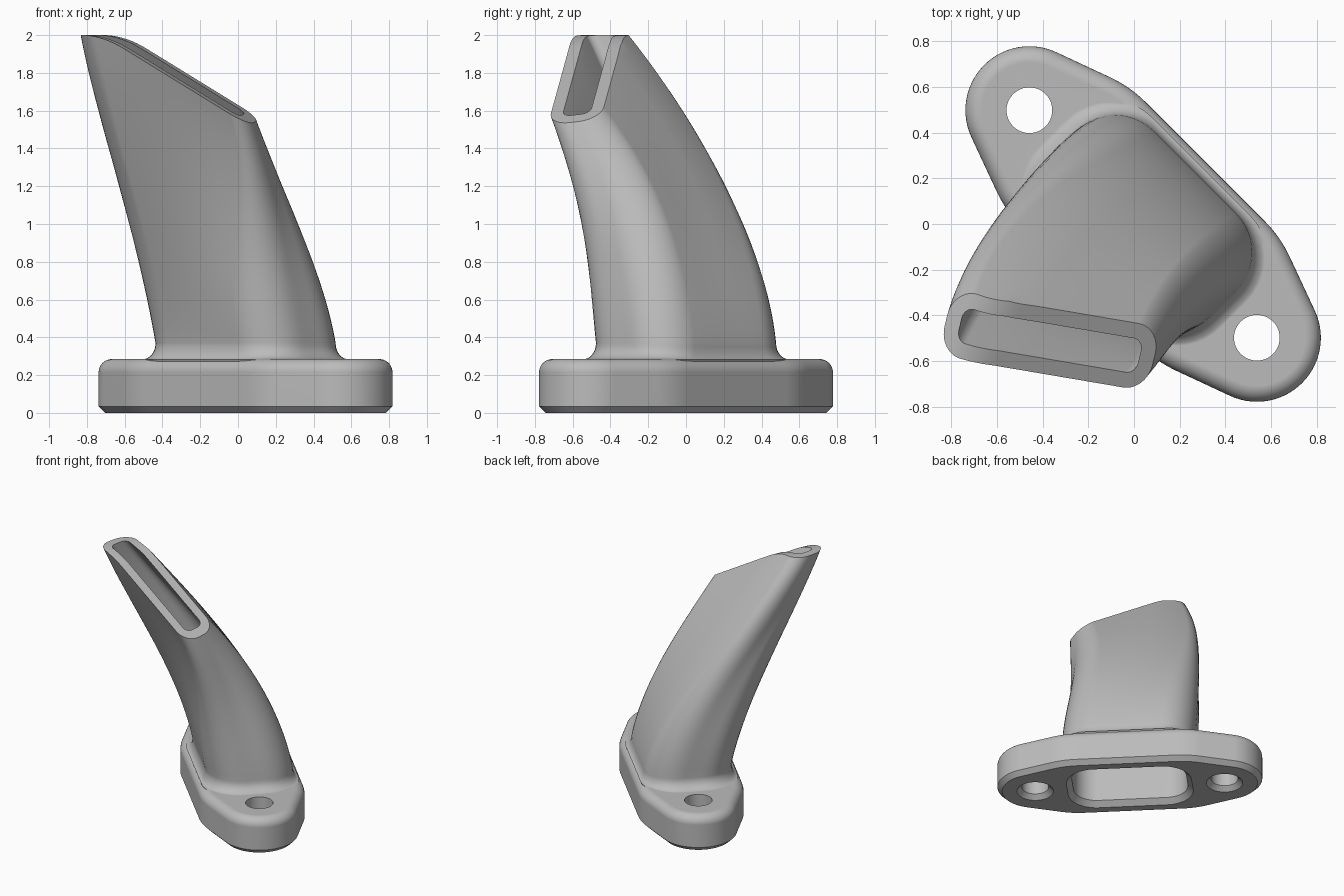
import bpy, bmesh
from math import sin, cos, pi, radians
from mathutils import Vector

cube = bpy.data.objects.get("Cube")
if cube:
    bpy.data.objects.remove(cube, do_unlink=True)

# Frames: the flange lies diagonally, the outlet is a tilted plane
UP = Vector((0, 0, 1))
U = Vector((1, -1, 0)).normalized()
V = Vector((1, 1, 0)).normalized()
BASE = Vector((0.04, 0, 0))
A = Vector((0.843, -0.143, -0.519)).normalized()
B = Vector((0.232, 0.965, 0.112))
B = (B - A * B.dot(A)).normalized()
OUTLET = Vector((-0.368, -0.515, 1.82))
FOOT_LEAN = Vector((-0.17, -0.1, 1))


def rounded_rect(l, w, r, segs=10, side=5):
    """2D rounded rectangle with evenly divided straight sides."""
    arcs = []
    for k, (sx, sy) in enumerate(((1, 1), (-1, 1), (-1, -1), (1, -1))):
        c = Vector((sx * (l - r), sy * (w - r)))
        arcs.append([c + r * Vector((cos(t), sin(t))) for t in
                     ((k + i / segs) * pi / 2 for i in range(segs + 1))])
    pts = []
    for k in range(4):
        pts += arcs[k]
        start, end = arcs[k][-1], arcs[(k + 1) % 4][0]
        pts += [start.lerp(end, i / side) for i in range(1, side)]
    return pts


def circle(r, n=48):
    return [Vector((r * cos(2 * pi * i / n), r * sin(2 * pi * i / n))) for i in range(n)]


def flange_outline(inset):
    """Two round lobes joined to a wider middle."""
    lobe, corner = 0.28 - inset, 0.55 - inset
    arcs = ((0.704, 0, lobe, -70, 70, 28), (0.368, -0.165, corner, 70, 90, 8),
            (-0.368, -0.165, corner, 90, 110, 8))
    half = []
    for cx, cy, r, t0, t1, n in arcs:
        for i in range(n + 1):
            t = radians(t0 + (t1 - t0) * i / n)
            half.append(Vector((cx + r * cos(t), cy + r * sin(t))))
    return half + [-p for p in half]


def flat(pts, z, shift=0):
    return [BASE + U * (p.x + shift) + V * p.y + UP * z for p in pts]


def loft(name, rings):
    """Closed solid through a list of equal-sized rings."""
    bm = bmesh.new()
    vs = [[bm.verts.new(p) for p in ring] for ring in rings]
    n = len(vs[0])
    for low, high in zip(vs, vs[1:]):
        for i in range(n):
            j = (i + 1) % n
            bm.faces.new((low[i], low[j], high[j], high[i]))
    bm.faces.new(vs[0][::-1])
    bm.faces.new(vs[-1])
    bmesh.ops.remove_doubles(bm, verts=bm.verts, dist=1e-5)
    bmesh.ops.recalc_face_normals(bm, faces=bm.faces)
    mesh = bpy.data.meshes.new(name)
    bm.to_mesh(mesh)
    bm.free()
    ob = bpy.data.objects.new(name, mesh)
    bpy.context.collection.objects.link(ob)
    return ob


def level(p, top=2.0, soft=0.07):
    """Bend the outlet plane softly to horizontal at its high end."""
    over = p.z - top + soft
    if over <= 0:
        return p
    drop = over * over / (4 * soft) if over < 2 * soft else p.z - top
    return p + Vector((0, 0.15, -1)) * drop


def sweep(bottom, section, steps=28):
    """Rings from the foot to the outlet, running a little past the rim."""
    top = [level(OUTLET + A * p.x + B * p.y) for p in section]
    leans = [Vector((-0.28 - 0.17 * p.x, -0.58 - 1.5 * p.y, 1)) for p in section]
    rings = []
    for k in range(steps + 1):
        t = k / steps
        h0, h1 = 2*t**3 - 3*t**2 + 1, 3*t**2 - 2*t**3
        g0, g1 = t**3 - 2*t**2 + t, t**3 - t**2
        rings.append([p * h0 + q * h1 + (FOOT_LEAN * g0 + lean * g1) * (q.z - p.z)
                      for p, q, lean in zip(bottom, top, leans)])
    rings.append([q + lean * 0.07 for q, lean in zip(top, leans)])
    return rings


def combine(body, tool, operation):
    mod = body.modifiers.new(operation.lower(), 'BOOLEAN')
    mod.object, mod.operation, mod.solver = tool, operation, 'EXACT'
    bpy.context.view_layer.objects.active = body
    bpy.ops.object.modifier_apply(modifier=mod.name)
    bpy.data.objects.remove(tool, do_unlink=True)


# Flange: chamfered below, rounded above
TOP, R = 0.285, 0.07
rings = [flat(flange_outline(0.035), 0), flat(flange_outline(0), 0.035)]
for i in range(9):
    t = i / 8 * pi / 2
    rings.append(flat(flange_outline(R * (1 - cos(t))), TOP - R + R * sin(t)))
body = loft("duct_with_flange", rings)

# Outer duct skin with a fillet at its foot
L, W, C, FOOT = 0.495, 0.32, 0.24, 0.085
rings = [flat(rounded_rect(L, W - 0.01, C), 0.15)]
for i in range(8):
    t = i / 8 * pi / 2
    off = FOOT * (1 - sin(t))
    rings.append(flat(rounded_rect(L + off, W + off * 0.45, C + off * 0.45),
                      TOP - 0.002 + FOOT * (1 - cos(t))))
rings += sweep(flat(rounded_rect(L, W, C), TOP + FOOT), rounded_rect(0.54, 0.145, 0.12))
combine(body, loft("outer_skin", rings), 'UNION')

# Inner passage, widened at the inlet
inlet = rounded_rect(0.425, 0.245, 0.17)
rings = [flat(rounded_rect(0.48, 0.3, 0.225), -0.015), flat(inlet, 0.04)]
rings += sweep(flat(inlet, TOP + FOOT), rounded_rect(0.465, 0.077, 0.05))
combine(body, loft("passage_cutter", rings), 'DIFFERENCE')

# Bolt holes, countersunk below
for s in (-0.704, 0.704):
    rings = [flat(circle(r), z, s) for r, z in
             ((0.145, -0.01), (0.1, 0.035), (0.1, 0.4))]
    combine(body, loft("bolt_cutter", rings), 'DIFFERENCE')

# Rim trim: the outlet plane, bent level at its high end
across = UP.cross(A.cross(B)).normalized()
slope = A.cross(B).cross(across)
rings = []
for side in (-1, 1):
    edge = [level(OUTLET + slope * (i / 50) + across * side) for i in range(-45, 46)]
    rings.append(edge + [edge[-1] + UP * 1.5, edge[0] + UP * 1.5])
combine(body, loft("rim_cutter", rings), 'DIFFERENCE')

# Plain grey finish
grey = bpy.data.materials.new("plain_grey")
grey.use_nodes = True
colour = (0.5, 0.5, 0.5, 1)
grey.diffuse_color = colour
grey.node_tree.nodes["Principled BSDF"].inputs["Base Color"].default_value = colour
body.data.materials.clear()
body.data.materials.append(grey)
for face in body.data.polygons:
    face.material_index = 0

bpy.ops.object.select_all(action='DESELECT')
body.select_set(True)
bpy.context.view_layer.objects.active = body
bpy.ops.object.shade_smooth_by_angle(angle=radians(32))
normals = body.modifiers.new("weighted_normals", 'WEIGHTED_NORMAL')
normals.keep_sharp = True
